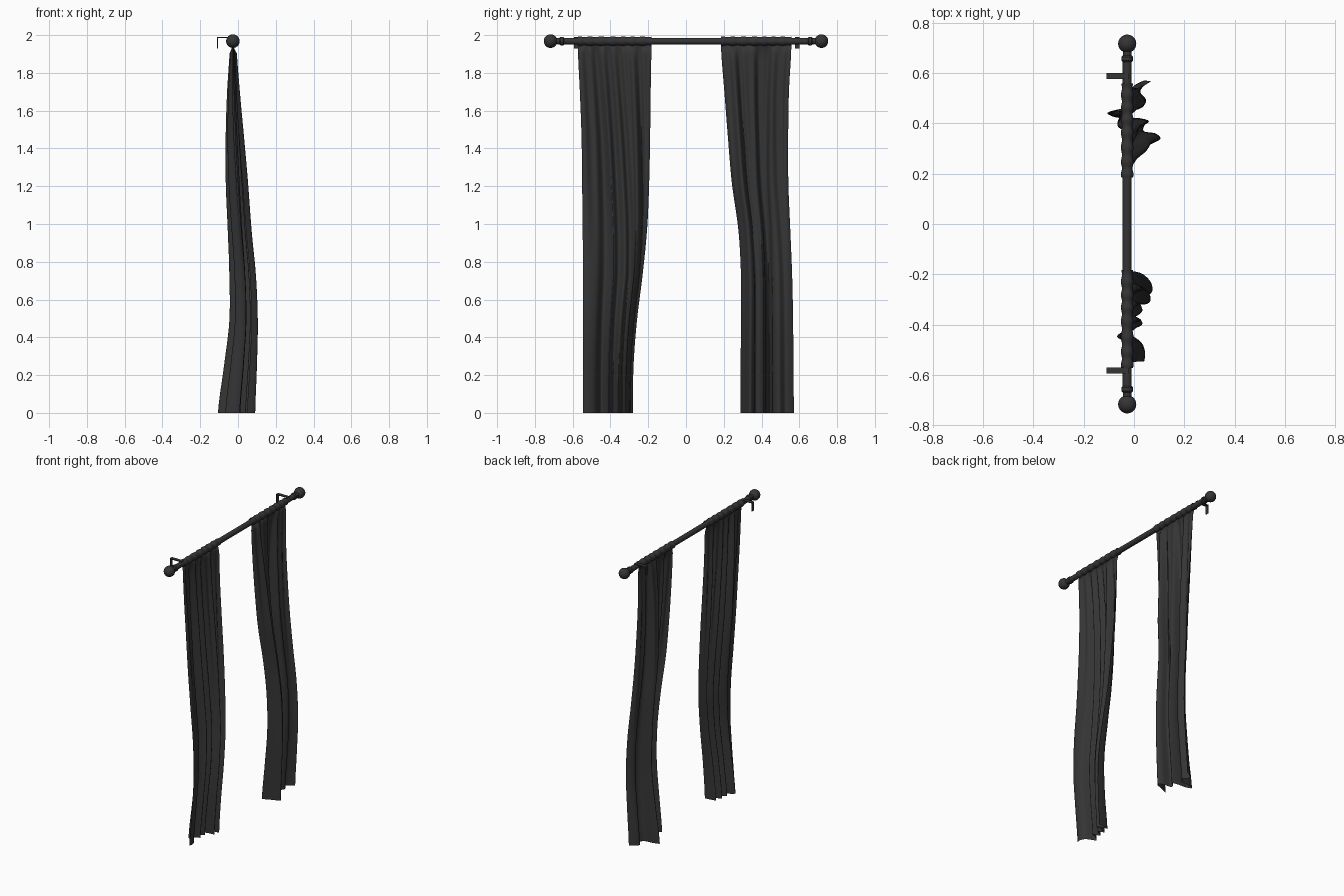
import bpy, bmesh, math
from mathutils import Vector

if "Cube" in bpy.data.objects:
    bpy.data.objects.remove(bpy.data.objects["Cube"])

ROD_X, ROD_Z = -0.027, 1.968

dark = bpy.data.materials.new("dark_grey")
dark.diffuse_color = (0.035, 0.035, 0.035, 1)
dark.use_nodes = True
dark.node_tree.nodes["Principled BSDF"].inputs["Base Color"].default_value = dark.diffuse_color


def finish(name, bm, angle=40):
    bmesh.ops.recalc_face_normals(bm, faces=bm.faces)
    mesh = bpy.data.meshes.new(name)
    bm.to_mesh(mesh)
    bm.free()
    ob = bpy.data.objects.new(name, mesh)
    bpy.context.collection.objects.link(ob)
    mesh.materials.append(dark)
    bpy.ops.object.select_all(action='DESELECT')
    ob.select_set(True)
    bpy.context.view_layer.objects.active = ob
    bpy.ops.object.shade_smooth_by_angle(angle=math.radians(angle))
    return ob


def spline(points, t):
    """Catmull-Rom through evenly weighted points, t in 0..1."""
    n = len(points) - 1
    i = min(int(t * n), n - 1)
    f = t * n - i
    p = [Vector(points[min(max(i + k, 0), n)]) for k in (-1, 0, 1, 2)]
    return 0.5 * (2 * p[1] + (p[2] - p[0]) * f
                  + (2 * p[0] - 5 * p[1] + 4 * p[2] - p[3]) * f * f
                  + (3 * p[1] - p[0] - 3 * p[2] + p[3]) * f ** 3)


def lathe(name, profile, sides=32):
    """Revolve (radius, y) pairs around the rod axis."""
    bm = bmesh.new()
    rings = []
    for r, y in profile:
        rings.append([bm.verts.new((ROD_X + r * math.cos(a), y, ROD_Z + r * math.sin(a)))
                      for a in (2 * math.pi * k / sides for k in range(sides))])
    for a, b in zip(rings, rings[1:]):
        for k in range(sides):
            j = (k + 1) % sides
            bm.faces.new((a[k], a[j], b[j], b[k]))
    bm.faces.new(rings[0])
    bm.faces.new(rings[-1])
    return finish(name, bm)


# Rod
lathe("rod", [(0.018, -0.67), (0.018, 0.67)])

# Finials: collar, neck and ball, with a bracket at each end
for side, label in ((-1, "left"), (1, "right")):
    prof = [(0.018, 0.645), (0.023, 0.650), (0.023, 0.664), (0.017, 0.670), (0.016, 0.686)]
    for k in range(17):
        a = math.radians(155 - 154 * k / 16)
        prof.append((0.036 * math.sin(a), 0.717 + 0.036 * math.cos(a)))
    lathe(label + "_finial", [(r, side * y) for r, y in prof])

    bm = bmesh.new()
    path = [(-0.020, 1.990), (-0.110, 1.990), (-0.110, 1.930),
            (-0.105, 1.930), (-0.105, 1.985), (-0.020, 1.985)]
    y = 0.588 if side > 0 else -0.582
    face = bm.faces.new([bm.verts.new((x, y - 0.012, z)) for x, z in path])
    ext = bmesh.ops.extrude_face_region(bm, geom=[face])
    bmesh.ops.translate(bm, vec=(0, 0.024, 0),
                        verts=[v for v in ext["geom"] if isinstance(v, bmesh.types.BMVert)])
    finish(label + "_bracket", bm)

# Drape from top to hem at even height steps: (x centre, fold depth)
DRAPE = [(-0.027, 0.016), (-0.027, 0.032), (-0.021, 0.048), (-0.010, 0.060), (0.006, 0.064),
         (0.024, 0.070), (0.029, 0.075), (0.012, 0.087), (-0.008, 0.098)]


def curtain(name, edges, folds, cols=110, rows=48):
    """edges: (y0, y1) from top to hem; folds: (position across, depth)."""
    bm = bmesh.new()
    grid = []
    top = 1.943
    # rod pocket wrapped round the rod
    for k in range(17):
        a = -math.pi / 2 + 2 * math.pi * k / 16
        row = []
        for c in range(cols + 1):
            s = c / cols
            r = 0.023 + 0.002 * math.sin(s * 44 + 0.6 * math.sin(9 * s))
            y = edges[0][0] + (edges[0][1] - edges[0][0]) * s
            row.append(bm.verts.new((ROD_X + r * math.cos(a), y, ROD_Z + r * math.sin(a))))
        grid.append(row)
    # hanging cloth, with folds that deepen towards the hem
    for i in range(1, rows + 1):
        t = i / rows
        y0, y1 = spline(edges, t)
        cx, depth = spline(DRAPE, t)
        ease = min(1, t * 1.6)
        row = []
        for c in range(cols + 1):
            s = c / cols
            u, d = spline(folds, s)
            u = s + (u - s) * ease
            d += (1 - ease) * 0.3 * math.sin(s * 44)
            row.append(bm.verts.new((cx + depth * d, y0 + (y1 - y0) * u, top * (1 - t))))
        grid.append(row)
    for a, b in zip(grid, grid[1:]):
        for c in range(cols):
            bm.faces.new((a[c], a[c + 1], b[c + 1], b[c]))
    return finish(name, bm, 80)


curtain("left_curtain",
        [(-0.573, -0.183), (-0.562, -0.187), (-0.553, -0.190), (-0.550, -0.195), (-0.547, -0.206),
         (-0.546, -0.230), (-0.546, -0.260), (-0.545, -0.278), (-0.545, -0.280)],
        [(0, 0.15), (0.12, 0.2), (0.25, 0.0), (0.36, -0.6), (0.47, -0.25), (0.52, 0.05),
         (0.60, -0.4), (0.70, 0.05), (0.78, -0.35), (0.84, 0.1), (0.86, 0.5), (0.93, 0.1),
         (0.95, -0.2), (0.98, 0.1), (1, 0.6)])

curtain("right_curtain",
        [(0.185, 0.558), (0.203, 0.545), (0.222, 0.541), (0.243, 0.542), (0.277, 0.552),
         (0.291, 0.562), (0.291, 0.567), (0.289, 0.569), (0.288, 0.571)],
        [(0, -0.1), (0.08, 0.4), (0.17, 1.0), (0.25, 0.75), (0.28, 0.15), (0.36, 0.15),
         (0.43, 0.4), (0.47, -0.1), (0.48, -0.65), (0.54, -1.0), (0.59, -0.6), (0.62, 0.0),
         (0.73, 0.25), (0.84, -0.05), (0.93, 0.1), (1, 0.5)])
